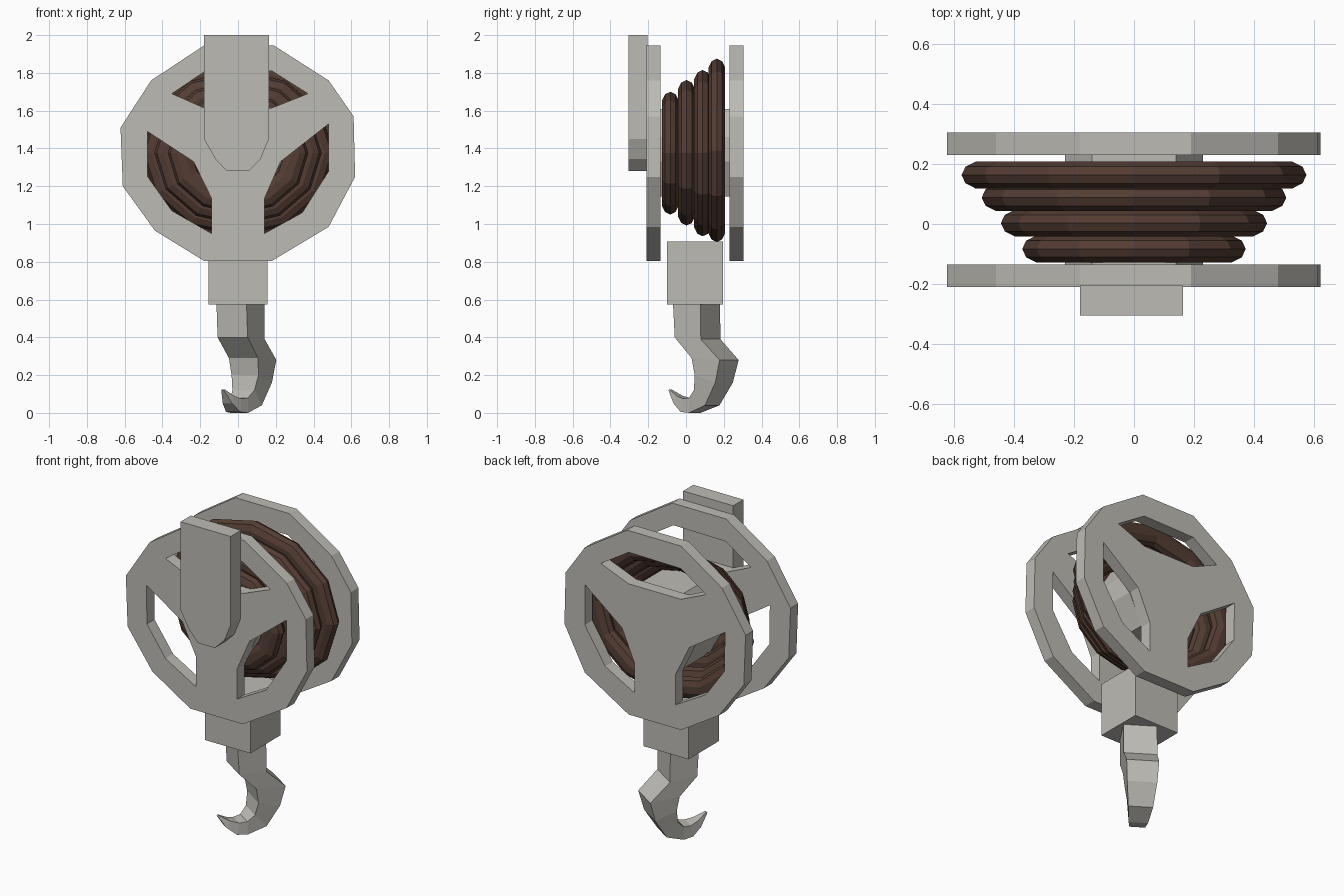
import bpy, bmesh, math
from mathutils import Vector

if "Cube" in bpy.data.objects:
    bpy.data.objects.remove(bpy.data.objects["Cube"])


def material(name, rgb):
    m = bpy.data.materials.new(name)
    m.diffuse_color = (*rgb, 1)
    m.use_nodes = True
    m.node_tree.nodes["Principled BSDF"].inputs["Base Color"].default_value = m.diffuse_color
    return m


STEEL = material("pale_steel", (0.51, 0.50, 0.46))
ROPE = material("brown_rope", (0.088, 0.046, 0.033))


def finish(name, bm, mat):
    bmesh.ops.recalc_face_normals(bm, faces=bm.faces)
    me = bpy.data.meshes.new(name)
    bm.to_mesh(me)
    bm.free()
    me.materials.append(mat)
    ob = bpy.data.objects.new(name, me)
    bpy.context.collection.objects.link(ob)
    return ob


def slab(name, outlines, y0, y1):
    """Extrude x/z outlines (first is the border, the rest are holes) from y0 to y1."""
    cu = bpy.data.curves.new(name + "_outline", 'CURVE')
    cu.dimensions = '2D'
    cu.fill_mode = 'BOTH'
    cu.extrude = (y1 - y0) / 2
    for pts in outlines:
        sp = cu.splines.new('POLY')
        sp.points.add(len(pts) - 1)
        for p, (x, z) in zip(sp.points, pts):
            p.co = (x, z, 0, 1)
        sp.use_cyclic_u = True
    tmp = bpy.data.objects.new(name + "_tmp", cu)
    bpy.context.collection.objects.link(tmp)
    bpy.context.view_layer.update()
    dg = bpy.context.evaluated_depsgraph_get()
    me = bpy.data.meshes.new_from_object(tmp.evaluated_get(dg))
    bpy.data.objects.remove(tmp)
    bm = bmesh.new()
    bm.from_mesh(me)
    for v in bm.verts:
        x, z, d = v.co
        v.co = (x, (y0 + y1) / 2 + d, z)
    bmesh.ops.remove_doubles(bm, verts=bm.verts, dist=0.0005)
    for f in bm.faces:
        f.smooth = False
    bm_ob = finish(name, bm, STEEL)
    bm_ob.data.materials.clear()
    bm_ob.data.materials.append(STEEL)
    return bm_ob


# Side discs with three openings
rim = [(-0.18, 1.945), (0.19, 1.945), (0.48, 1.76), (0.612, 1.57), (0.62, 1.25), (0.48, 0.985),
       (0.18, 0.805), (-0.18, 0.805), (-0.44, 0.965), (-0.61, 1.20), (-0.622, 1.51), (-0.46, 1.76)]
top_hole = [(-0.35, 1.69), (-0.18, 1.805), (0.18, 1.81), (0.37, 1.69), (0.18, 1.615), (-0.18, 1.615)]
right_hole = [(0.48, 1.53), (0.225, 1.33), (0.14, 1.135), (0.14, 0.95), (0.34, 1.06), (0.48, 1.28)]
left_hole = [(-0.48, 1.49), (-0.235, 1.33), (-0.14, 1.135), (-0.14, 0.95), (-0.35, 1.07), (-0.478, 1.25)]
for name, y0, y1 in (("front_disc", -0.21, -0.135), ("back_disc", 0.23, 0.305)):
    slab(name, [rim, top_hole, right_hole, left_hole], y0, y1)

# Axle between the discs
slab("axle", [[(0.14, 1.61), (0.23, 1.46), (0.23, 1.33), (0.14, 1.145),
               (-0.14, 1.145), (-0.23, 1.33), (-0.23, 1.46), (-0.14, 1.61)]], -0.14, 0.235)

# Mounting strap on the front
slab("mounting_strap", [[(-0.18, 2.0), (0.163, 2.0), (0.163, 1.45), (0.12, 1.345), (0.055, 1.28),
                         (-0.06, 1.28), (-0.12, 1.345), (-0.18, 1.45)]], -0.305, -0.205)

# Hook block
slab("hook_block", [[(-0.155, 0.575), (0.155, 0.575), (0.155, 0.907), (-0.155, 0.907)]], -0.10, 0.197)


# Rope coils, widening to the back: y, outer x radius, outer z radius, centre z
def coil(name, y, ox, oz, cz, r=0.068, half=0.047, seg=12, ring=10):
    bm = bmesh.new()
    rows = []
    for i in range(seg):
        a = 2 * math.pi * i / seg
        row = []
        for j in range(ring):
            b = 2 * math.pi * j / ring
            d = r * (1 - math.cos(b))
            row.append(bm.verts.new(((ox - d) * math.cos(a), y + half * math.sin(b),
                                     cz + (oz - d) * math.sin(a))))
        rows.append(row)
    for i in range(seg):
        p, q = rows[i], rows[(i + 1) % seg]
        for j in range(ring):
            k = (j + 1) % ring
            bm.faces.new((p[j], q[j], q[k], p[k]))
    finish(name, bm, ROPE)


for i, c in enumerate([(-0.083, 0.372, 0.325, 1.375), (0.003, 0.443, 0.385, 1.377),
                       (0.088, 0.507, 0.440, 1.375), (0.163, 0.574, 0.485, 1.390)]):
    coil(f"rope_coil_{i + 1}", *c)

# Hook: loft of sections (outer u, outer z, inner u, inner z, half width) in a turned plane
turn = math.radians(56.8)
U = Vector((math.cos(turn), math.sin(turn), 0))
W = Vector((math.sin(turn), -math.cos(turn), 0))
base = Vector((0.0125, 0.055, 0))
sections = [(0.087, 0.60, -0.087, 0.60, 0.095), (0.09, 0.39, -0.075, 0.40, 0.095),
            (0.207, 0.28, 0.03, 0.29, 0.092), (0.175, 0.16, 0.045, 0.20, 0.085),
            (0.10, 0.04, 0.03, 0.12, 0.07), (-0.01, 0.0, -0.01, 0.08, 0.055),
            (-0.07, 0.005, -0.055, 0.075, 0.045), (-0.125, 0.05, -0.105, 0.09, 0.03),
            (-0.172, 0.12, -0.165, 0.125, 0.008)]
bm = bmesh.new()
loops = []
for ou, oz, iu, iz, h in sections:
    loops.append([bm.verts.new(base + U * u + W * w + Vector((0, 0, z)))
                  for u, z, w in ((ou, oz, h), (ou, oz, -h), (iu, iz, -h), (iu, iz, h))])
for p, q in zip(loops, loops[1:]):
    for j in range(4):
        k = (j + 1) % 4
        bm.faces.new((p[j], p[k], q[k], q[j]))
bm.faces.new(loops[0])
bm.faces.new(loops[-1])
finish("hook", bm, STEEL)
